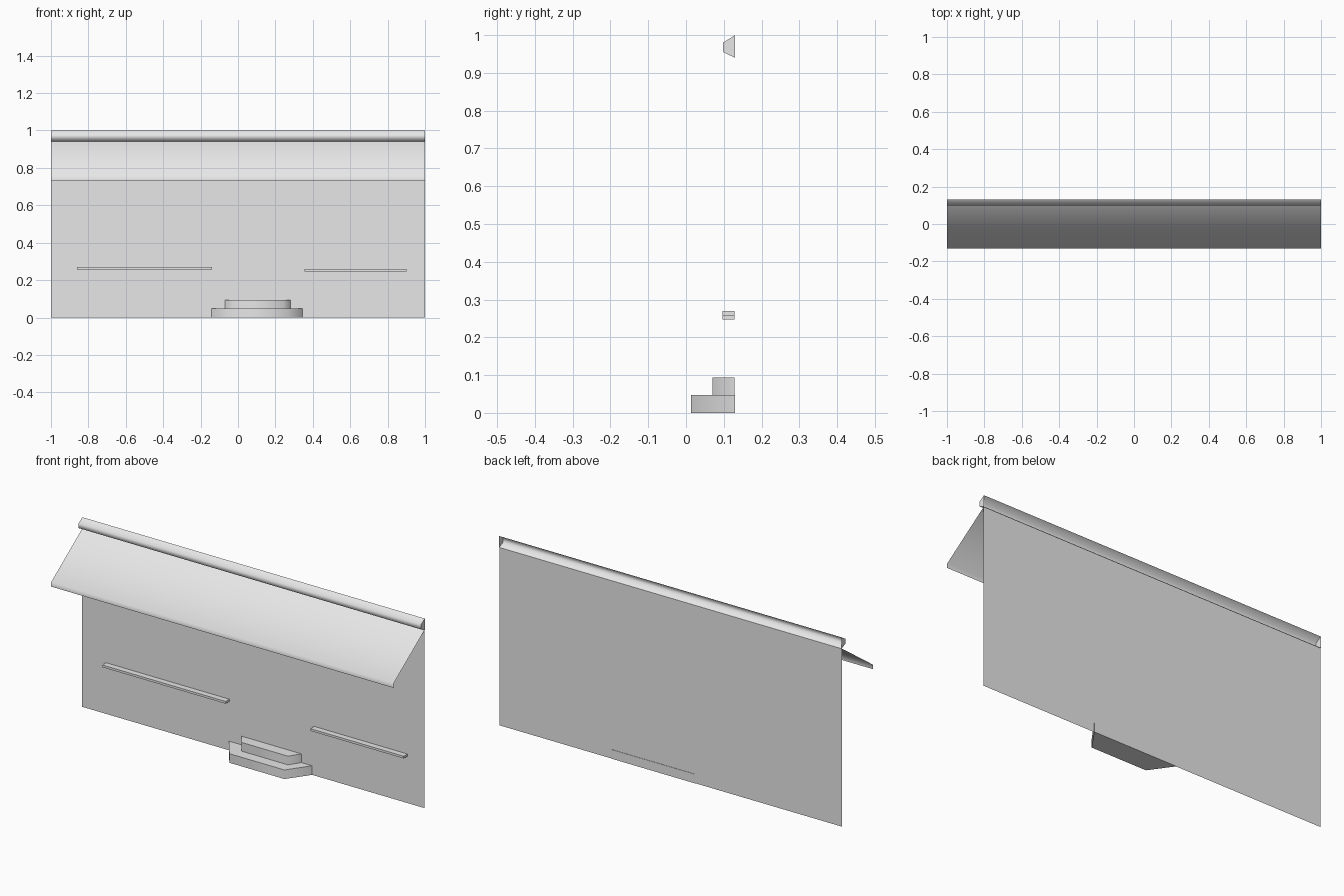
import bpy, bmesh, math

if "Cube" in bpy.data.objects:
    bpy.data.objects.remove(bpy.data.objects["Cube"])

grey = bpy.data.materials.new("light_grey")
grey.diffuse_color = (0.8, 0.8, 0.8, 1)
grey.use_nodes = True
grey.node_tree.nodes["Principled BSDF"].inputs["Base Color"].default_value = grey.diffuse_color

WALL_Y = 0.128


def finish(name, bm, smooth=True):
    """Turn a bmesh into a named grey object."""
    me = bpy.data.meshes.new(name)
    bm.to_mesh(me)
    bm.free()
    me.materials.append(grey)
    ob = bpy.data.objects.new(name, me)
    bpy.context.collection.objects.link(ob)
    if smooth:
        bpy.ops.object.select_all(action='DESELECT')
        ob.select_set(True)
        bpy.context.view_layer.objects.active = ob
        bpy.ops.object.shade_smooth_by_angle(angle=math.radians(70))
    return ob


def sheet(name, profile, caps=False):
    """Sweep a (y, z) profile, listed top to bottom, along the full width."""
    bm = bmesh.new()
    left = [bm.verts.new((-1, y, z)) for y, z in profile]
    right = [bm.verts.new((1, y, z)) for y, z in profile]
    for i in range(len(profile) - 1):
        bm.faces.new((left[i], left[i + 1], right[i + 1], right[i]))
    if caps:
        bm.faces.new(left[::-1])
        bm.faces.new(right)
    return finish(name, bm)


def prism(name, outline, z0, z1):
    """Extrude a counter-clockwise (x, y) outline between two heights."""
    bm = bmesh.new()
    low = [bm.verts.new((x, y, z0)) for x, y in outline]
    high = [bm.verts.new((x, y, z1)) for x, y in outline]
    bm.faces.new(low[::-1])
    bm.faces.new(high)
    n = len(outline)
    for i in range(n):
        j = (i + 1) % n
        bm.faces.new((low[i], low[j], high[j], high[i]))
    return finish(name, bm)


# Thin upright wall
sheet("wall", [(WALL_Y, 0.94), (WALL_Y, 0.0)])

# Sloping canopy with a short hanging lip
sheet("canopy", [(WALL_Y, 0.94), (-0.13, 0.757), (-0.13, 0.733)])

# Cornice along the top: capped at its ends, open at the back
sheet("cornice", [(0.13, 1.0), (0.098, 0.98), (0.098, 0.955), (0.13, 0.94)], caps=True)

# Two entrance steps with splayed sides
prism("lower_step", [(-0.06, 0.013), (0.262, 0.013), (0.345, 0.13), (-0.143, 0.13)], 0.0, 0.048)
prism("upper_step", [(-0.03, 0.07), (0.243, 0.07), (0.28, WALL_Y), (-0.07, WALL_Y)], 0.048, 0.094)

# Window ledges
for name, x0, x1, z0, z1 in (("left_ledge", -0.86, -0.14, 0.258, 0.27),
                             ("right_ledge", 0.355, 0.9, 0.247, 0.259)):
    prism(name, [(x0, 0.097), (x1, 0.097), (x1, WALL_Y), (x0, WALL_Y)], z0, z1)
